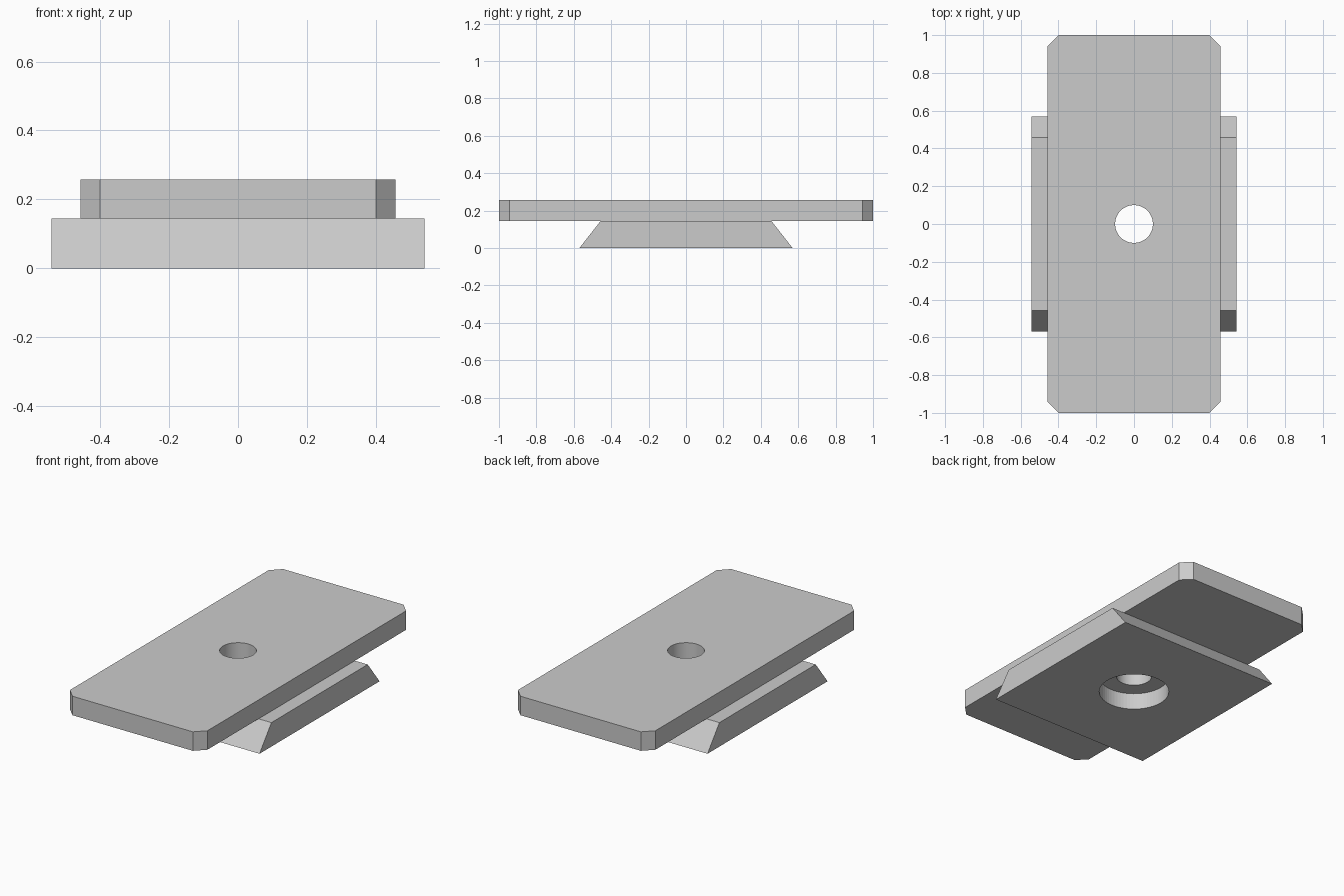
import bpy, bmesh, math
from mathutils import Vector

cube = bpy.data.objects.get("Cube")
if cube:
    bpy.data.objects.remove(cube, do_unlink=True)

# Sizes
PLATE_X, PLATE_Y, CHAMFER = 0.457, 1.0, 0.057
BLOCK_X, FOOT_Y, NECK_Y = 0.542, 0.57, 0.457
JOIN_Z, TOP_Z = 0.144, 0.258
HOLE_R, BORE_R, BORE_DEPTH = 0.1, 0.197, 0.1

# Single plain colour
grey = bpy.data.materials.new("light_grey")
grey.use_nodes = True
colour = (0.6, 0.6, 0.6, 1)
grey.diffuse_color = colour
grey.node_tree.nodes["Principled BSDF"].inputs["Base Color"].default_value = colour


def extrude_profile(name, points, direction):
    """Extrude a closed outline along a direction into a solid."""
    bm = bmesh.new()
    face = bm.faces.new([bm.verts.new(p) for p in points])
    result = bmesh.ops.extrude_face_region(bm, geom=[face])
    moved = [v for v in result["geom"] if isinstance(v, bmesh.types.BMVert)]
    bmesh.ops.translate(bm, verts=moved, vec=Vector(direction))
    bmesh.ops.recalc_face_normals(bm, faces=bm.faces)
    mesh = bpy.data.meshes.new(name)
    bm.to_mesh(mesh)
    bm.free()
    mesh.materials.append(grey)
    obj = bpy.data.objects.new(name, mesh)
    bpy.context.collection.objects.link(obj)
    return obj


def drill(obj, radius, bottom, top):
    """Cut a round vertical hole through the centre."""
    ring = [(radius * math.cos(a), radius * math.sin(a), bottom)
            for a in (math.tau * i / 64 for i in range(64))]
    cutter = extrude_profile("hole_cutter", ring, (0, 0, top - bottom))
    cutter.hide_render = True
    cut = obj.modifiers.new("hole", 'BOOLEAN')
    cut.operation = 'DIFFERENCE'
    cut.solver = 'EXACT'
    cut.object = cutter
    bpy.ops.object.select_all(action='DESELECT')
    obj.select_set(True)
    bpy.context.view_layer.objects.active = obj
    bpy.ops.object.modifier_apply(modifier=cut.name)
    bpy.data.objects.remove(cutter, do_unlink=True)
    bpy.ops.object.shade_smooth_by_angle(angle=math.radians(30))


# Top plate with chamfered corners
ix, iy = PLATE_X - CHAMFER, PLATE_Y - CHAMFER
outline = [(ix, -PLATE_Y), (PLATE_X, -iy), (PLATE_X, iy), (ix, PLATE_Y)]
outline += [(-x, -y) for x, y in outline]
plate = extrude_profile("top_plate", [(x, y, JOIN_Z) for x, y in outline],
                        (0, 0, TOP_Z - JOIN_Z))
drill(plate, HOLE_R, -1, 1)

# Dovetail block below, wide at the foot
section = [(-FOOT_Y, 0), (FOOT_Y, 0), (NECK_Y, JOIN_Z), (-NECK_Y, JOIN_Z)]
block = extrude_profile("dovetail_block", [(-BLOCK_X, y, z) for y, z in section],
                        (2 * BLOCK_X, 0, 0))
drill(block, HOLE_R, -1, 1)
# Counterbore for the bolt head
drill(block, BORE_R, -1, BORE_DEPTH)
